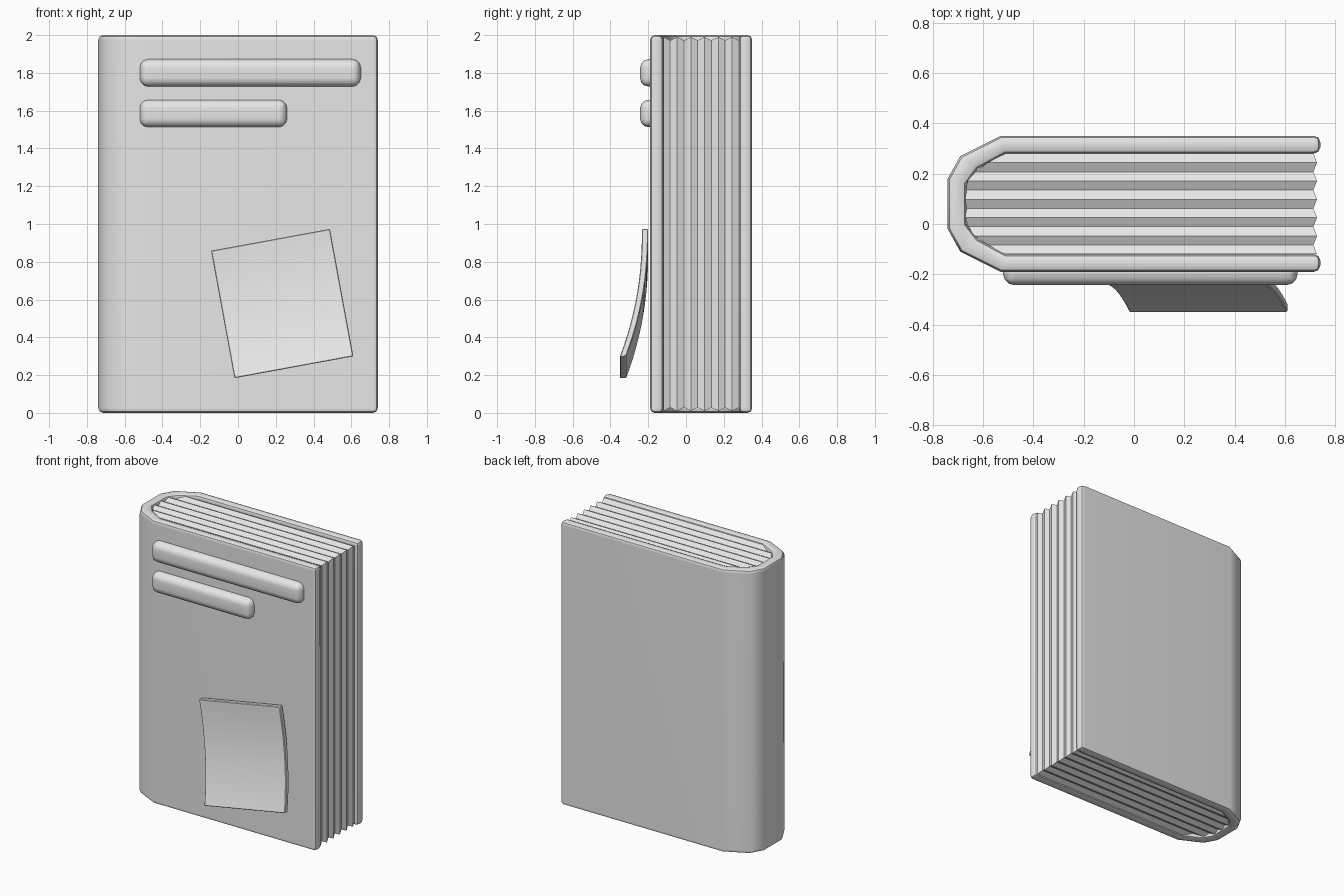
import bpy, bmesh
from math import radians
from mathutils import Matrix, Vector

cube = bpy.data.objects.get("Cube")
if cube:
    bpy.data.objects.remove(cube, do_unlink=True)

grey = bpy.data.materials.new("plain_grey")
grey.use_nodes = True
grey.diffuse_color = (0.8, 0.8, 0.8, 1)
grey.node_tree.nodes["Principled BSDF"].inputs["Base Color"].default_value = (0.8, 0.8, 0.8, 1)


def finish(bm, name, bevel=0, segments=2, smooth=40):
    """Turn a bmesh into an object with rounded edges and tidy shading."""
    bmesh.ops.recalc_face_normals(bm, faces=bm.faces)
    mesh = bpy.data.meshes.new(name)
    bm.to_mesh(mesh)
    bm.free()
    mesh.materials.append(grey)
    obj = bpy.data.objects.new(name, mesh)
    bpy.context.collection.objects.link(obj)
    bpy.ops.object.select_all(action='DESELECT')
    obj.select_set(True)
    bpy.context.view_layer.objects.active = obj
    if bevel:
        mod = obj.modifiers.new("rounding", 'BEVEL')
        mod.width, mod.segments = bevel, segments
        mod.limit_method, mod.angle_limit = 'ANGLE', radians(50)
        bpy.ops.object.modifier_apply(modifier=mod.name)
    if smooth:
        bpy.ops.object.shade_smooth_by_angle(angle=radians(smooth))
        weighted = obj.modifiers.new("weighted_normals", 'WEIGHTED_NORMAL')
        weighted.keep_sharp = True
    return obj


def loft(bm, loops):
    """Join equal closed loops with quads and cap both ends."""
    rings = [[bm.verts.new(p) for p in loop] for loop in loops]
    n = len(rings[0])
    for a, b in zip(rings, rings[1:]):
        for i in range(n):
            j = (i + 1) % n
            bm.faces.new((a[i], a[j], b[j], b[i]))
    bm.faces.new(rings[0])
    bm.faces.new(rings[-1][::-1])


# Cover: half profiles mirrored about the middle plane of the book
MID = 0.08
half_out = [(0.74, 0.27), (-0.53, 0.27), (-0.69, 0.19), (-0.74, 0.1)]
half_in = [(0.74, 0.2), (-0.51, 0.2), (-0.62, 0.14), (-0.665, 0.08)]


def u_shape(half):
    return [(x, MID + y) for x, y in half] + [(x, MID - y) for x, y in reversed(half)]


bm = bmesh.new()
loft(bm, [[(xo, yo, 0), (xi, yi, 0), (xi, yi, 2), (xo, yo, 2)]
          for (xo, yo), (xi, yi) in zip(u_shape(half_out), u_shape(half_in))])
finish(bm, "cover", bevel=0.025)


# Pages: a pleated block that follows the inside of the spine
def spine_x(y):
    d = abs(y - MID)
    for (x0, d0), (x1, d1) in zip(half_in[1:], half_in[2:]):
        if d >= d1:
            return x1 + (x0 - x1) * (d - d1) / (d0 - d1)
    return half_in[-1][0]


bm = bmesh.new()
pleats = 11
loops = []
ys = {0.28 - 0.4 * i / pleats for i in range(pleats + 1)}
for i, y in enumerate(sorted(ys, reverse=True)):
    dip = 0.01 if i % 2 else 0.028
    left, right = spine_x(y) - 0.004, 0.735 - dip * 0.8
    loops.append([(left, y, dip), (right, y, dip), (right, y, 2 - dip), (left, y, 2 - dip)])
loft(bm, loops)
finish(bm, "pages", smooth=0)

# Raised title bars
for name, x0, x1, z in (("upper_title_bar", -0.52, 0.65, 1.8),
                        ("lower_title_bar", -0.52, 0.26, 1.585)):
    bm = bmesh.new()
    bmesh.ops.create_cube(bm, size=1)
    bmesh.ops.scale(bm, vec=(x1 - x0, 0.1, 0.145), verts=bm.verts)
    bmesh.ops.translate(bm, vec=((x0 + x1) / 2, -0.193, z), verts=bm.verts)
    finish(bm, name, bevel=0.045, segments=3)

# Tilted note curling away from the front cover
bm = bmesh.new()
turn = Matrix.Rotation(radians(-10.4), 3, 'Y')
centre = Vector((0.234, 0, 0.579))
steps = 12
loops = []
for i in range(steps + 1):
    v = i / steps
    back = -0.2 - 0.117 * v ** 2.2
    z = 0.343 - 0.686 * v
    section = [(-0.32, back), (0.32, back), (0.32, back - 0.033), (-0.32, back - 0.033)]
    loops.append([turn @ Vector((x, y, z)) + centre for x, y in section])
loft(bm, loops)
finish(bm, "curled_note", bevel=0.004, segments=1)
